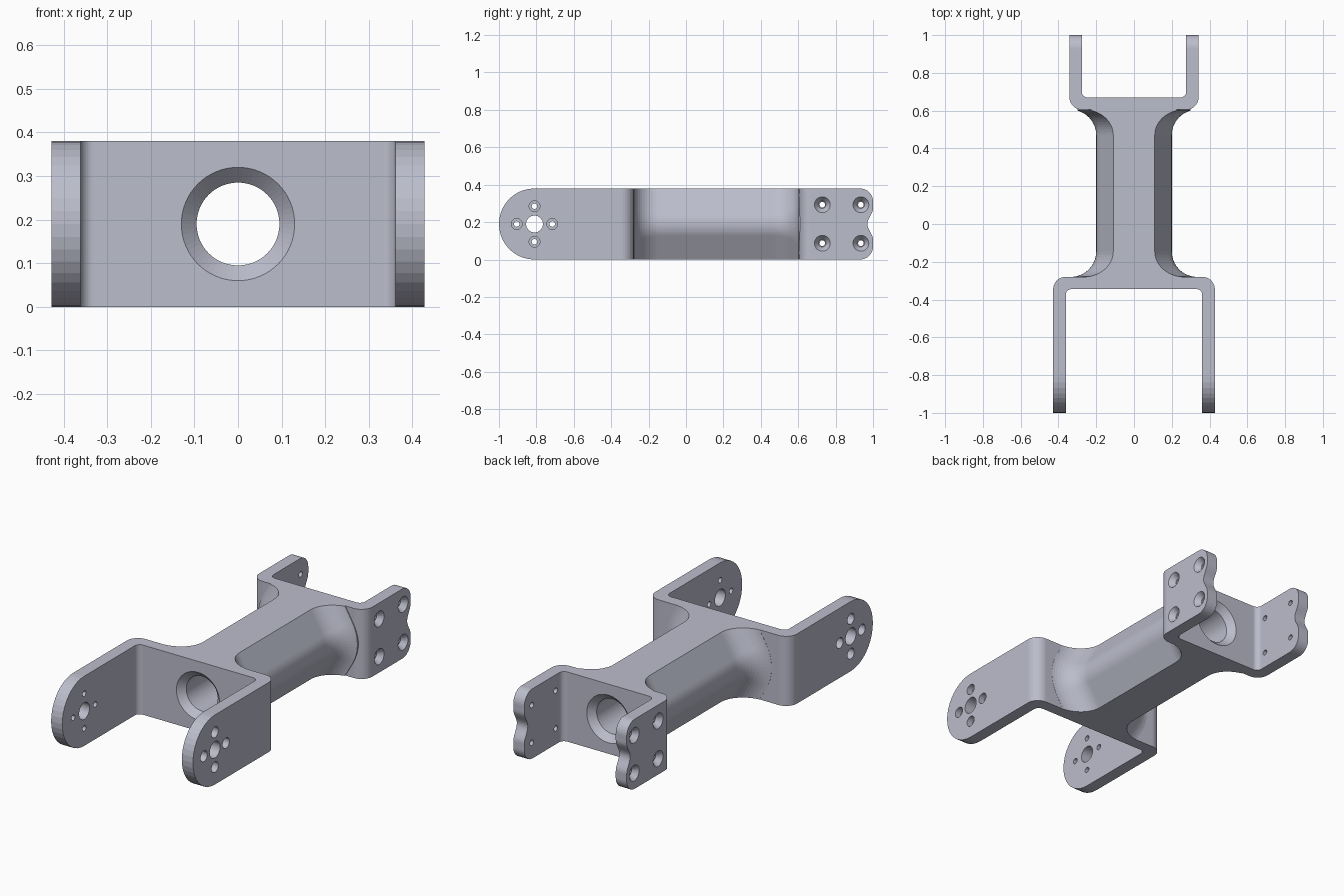
import bpy, bmesh, math
from mathutils import Vector, Matrix

cube = bpy.data.objects.get("Cube")
if cube:
    bpy.data.objects.remove(cube)

MID = 0.19                      # half height, also the height of every axis
T30 = math.tan(math.radians(30))
C30 = math.cos(math.radians(30))

metal = bpy.data.materials.new("blue_grey_metal")
metal.use_nodes = True
metal.diffuse_color = (0.5, 0.51, 0.6, 1)
metal.node_tree.nodes["Principled BSDF"].inputs["Base Color"].default_value = (0.5, 0.51, 0.6, 1)


def make_object(name, bm):
    bmesh.ops.recalc_face_normals(bm, faces=bm.faces)
    mesh = bpy.data.meshes.new(name)
    bm.to_mesh(mesh)
    bm.free()
    mesh.materials.append(metal)
    obj = bpy.data.objects.new(name, mesh)
    bpy.context.collection.objects.link(obj)
    return obj


def rounded(corners, steps=10):
    """Outline from (u, v, radius) corners, with an arc at each rounded one."""
    out = []
    for i, (u, v, r) in enumerate(corners):
        p = Vector((u, v))
        if r == 0:
            out.append(p)
            continue
        a = (Vector(corners[i - 1][:2]) - p).normalized()
        b = (Vector(corners[(i + 1) % len(corners)][:2]) - p).normalized()
        half = a.angle(b) / 2
        center = p + (a + b).normalized() * (r / math.sin(half))
        start = p + a * (r / math.tan(half)) - center
        end = p + b * (r / math.tan(half)) - center
        sweep = math.pi - 2 * half
        if start.x * end.y - start.y * end.x < 0:
            sweep = -sweep
        for k in range(steps + 1):
            out.append(center + Matrix.Rotation(sweep * k / steps, 2) @ start)
    return out


def loft(name, rings):
    bm = bmesh.new()
    loops = [[bm.verts.new(p) for p in ring] for ring in rings]
    n = len(loops[0])
    for a, b in zip(loops, loops[1:]):
        for i in range(n):
            j = (i + 1) % n
            bm.faces.new((a[i], a[j], b[j], b[i]))
    bm.faces.new(loops[0])
    bm.faces.new(loops[-1])
    return make_object(name, bm)


def combine(target, other, operation):
    mod = target.modifiers.new(operation.lower(), 'BOOLEAN')
    mod.operation = operation
    mod.solver = 'EXACT'
    mod.object = other
    bpy.context.view_layer.objects.active = target
    bpy.ops.object.modifier_apply(modifier=mod.name)
    bpy.data.objects.remove(other)


def add_cone(bm, a, b, ra, rb, segments=32):
    a, b = Vector(a), Vector(b)
    turn = (b - a).to_track_quat('Z', 'Y').to_matrix().to_4x4()
    bmesh.ops.create_cone(bm, cap_ends=True, segments=segments, radius1=ra, radius2=rb,
                          depth=(b - a).length,
                          matrix=Matrix.Translation((a + b) / 2) @ turn)


def yoke(name, tip, back, inner, half, wall):
    """U-shaped fork, open towards the tip, tall enough to be trimmed later."""
    outline = rounded([(-half, tip, 0), (-half, back, 0.066), (half, back, 0.066),
                       (half, tip, 0), (half - wall, tip, 0), (half - wall, inner, 0.03),
                       (wall - half, inner, 0.03), (wall - half, tip, 0)])
    return loft(name, [[(p.x, p.y, z) for p in outline] for z in (-0.1, 0.48)])


# Central body: rounded hexagonal section that flares into both forks
def body_ring(y, d):
    reach = MID / C30 + d / C30
    right = [(reach - 0.25 * T30, -0.25)]
    for k in range(13):
        t = math.radians(-30 + 5 * k)
        right.append((0.075 + (0.125 + d) * math.cos(t), (0.125 + d) * math.sin(t)))
    right.append((reach - 0.25 * T30, 0.25))
    left = [(-x, z) for x, z in reversed(right)]
    return [(x, y, MID + z) for x, z in right + left]


FLARE = 0.135


def flare(wall_y, side, last):
    rings = []
    for k in range(13):
        t = math.radians(last * k / 12)
        rings.append(body_ring(wall_y + side * FLARE * (1 - math.sin(t)),
                               FLARE * (1 - math.cos(t))))
    rings.append(body_ring(wall_y - side * 0.03, FLARE * (1 - math.cos(t))))
    return rings


bracket = loft("linking_bracket", flare(-0.28, 1, 84)[::-1] + flare(0.605, -1, 75))

# Front and rear forks
combine(bracket, yoke("front_fork", -1.1, -0.28, -0.345, 0.428, 0.067), 'UNION')
combine(bracket, yoke("rear_fork", 1.1, 0.605, 0.67, 0.342, 0.066), 'UNION')

# Side silhouette: round front tips, rear tips with a soft notch
notch = []
for k in range(-8, 9):
    dz = 0.085 * k / 8
    notch.append((1 - 0.015 * (1 + math.cos(math.pi * k / 8)), MID + dz, 0))
side = rounded([(-1, 0, 0.1895), (1, 0, 0.07)] + notch
               + [(1, 2 * MID, 0.07), (-1, 2 * MID, 0.1895)])
trim = loft("side_trim", [[(x, p.x, p.y) for p in side] for x in (-0.6, 0.6)])
combine(bracket, trim, 'INTERSECT')

# Through holes: central bore, front pivot and screw holes
front_screws = [(-0.81 + 0.095 * u, MID + 0.095 * v)
                for u, v in ((1, 0), (-1, 0), (0, 1), (0, -1))]
rear_screws = [(0.832 + 0.103 * u, MID + 0.103 * v) for u in (-1, 1) for v in (-1, 1)]
bm = bmesh.new()
add_cone(bm, (0, -0.5, MID), (0, 0.7, MID), 0.095, 0.095, 64)
add_cone(bm, (-0.6, -0.81, MID), (0.6, -0.81, MID), 0.045, 0.045)
for y, z in front_screws + rear_screws:
    add_cone(bm, (-0.6, y, z), (0.6, y, z), 0.015, 0.015, 20)
combine(bracket, make_object("through_holes", bm), 'DIFFERENCE')

# Recesses: bore chamfers, screw counterbores and countersinks
bm = bmesh.new()
add_cone(bm, (0, -0.355, MID), (0, -0.3, MID), 0.14, 0.085, 64)
add_cone(bm, (0, 0.68, MID), (0, 0.625, MID), 0.14, 0.085, 64)
for s in (-1, 1):
    for y, z in front_screws:
        add_cone(bm, (s * 0.45, y, z), (s * 0.393, y, z), 0.029, 0.029, 24)
    for y, z in rear_screws:
        add_cone(bm, (s * 0.352, y, z), (s * 0.312, y, z), 0.05, 0.02, 24)
combine(bracket, make_object("recesses", bm), 'DIFFERENCE')
